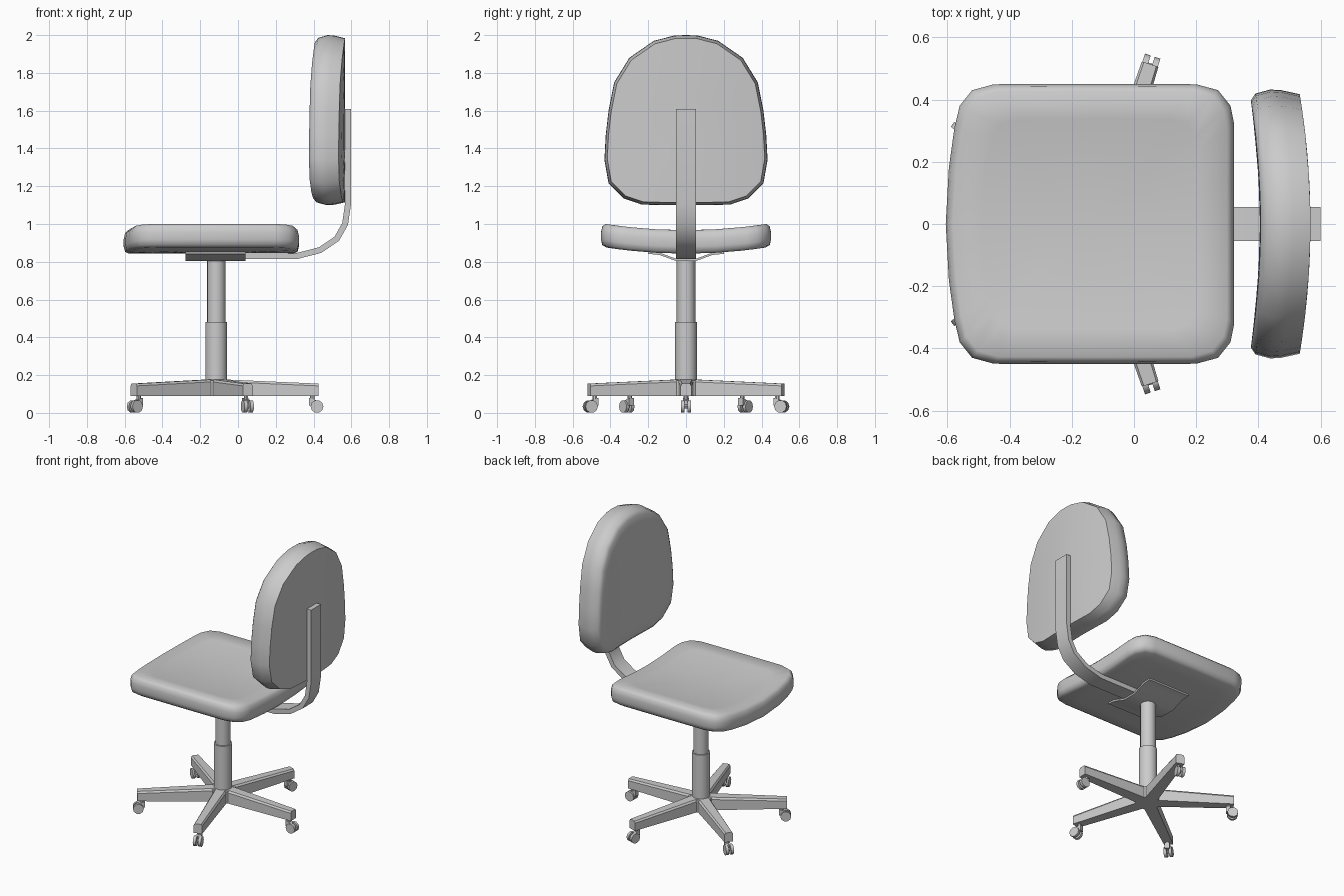
import bpy, bmesh, math
from mathutils import Matrix, Vector

if "Cube" in bpy.data.objects:
    bpy.data.objects.remove(bpy.data.objects["Cube"])

CX = -0.115  # x of the swivel axis


def make(name, verts, faces, smooth=40):
    me = bpy.data.meshes.new(name)
    me.from_pydata([tuple(v) for v in verts], [], faces)
    bm = bmesh.new()
    bm.from_mesh(me)
    bmesh.ops.recalc_face_normals(bm, faces=bm.faces)
    bm.to_mesh(me)
    bm.free()
    ob = bpy.data.objects.new(name, me)
    bpy.context.collection.objects.link(ob)
    if smooth:
        bpy.ops.object.select_all(action='DESELECT')
        bpy.context.view_layer.objects.active = ob
        ob.select_set(True)
        bpy.ops.object.shade_smooth_by_angle(angle=math.radians(smooth))
    return ob


def loft(name, sections, smooth=40):
    """Skin equal-length closed sections and cap both ends."""
    n = len(sections[0])
    verts = [p for s in sections for p in s]
    faces = [(k * n + i, k * n + (i + 1) % n, (k + 1) * n + (i + 1) % n, (k + 1) * n + i)
             for k in range(len(sections) - 1) for i in range(n)]
    faces += [tuple(range(n)), tuple(range(len(verts) - n, len(verts)))]
    return make(name, verts, faces, smooth)


def cushion(name, half, centre, rings, place):
    """Concentric scaled rings of a mirrored outline, closed by a point each side."""
    outline = half + [(a, -b) for a, b in reversed(half) if b > 0]
    n = len(outline)
    verts = [place(*(centre), rings[0][1])]
    for s, h in rings[1:-1]:
        verts += [place(centre[0] + (a - centre[0]) * s, b * s, h) for a, b in outline]
    verts.append(place(*(centre), rings[-1][1]))
    last, m = len(verts) - 1, len(rings) - 2
    faces = []
    for i in range(n):
        j = (i + 1) % n
        faces.append((0, 1 + i, 1 + j))
        for k in range(m - 1):
            o = 1 + k * n
            faces.append((o + i, o + j, o + n + j, o + n + i))
        o = 1 + (m - 1) * n
        faces.append((o + i, o + j, last))
    return make(name, verts, faces, 60)


def cylinder(name, r, p0, p1, sides):
    p0, p1 = Vector(p0), Vector(p1)
    q = (p1 - p0).to_track_quat('Z', 'Y')
    ring = [q @ Vector((r * math.cos(2 * math.pi * i / sides),
                        r * math.sin(2 * math.pi * i / sides), 0)) for i in range(sides)]
    return loft(name, [[p0 + v for v in ring], [p1 + v for v in ring]])


# Seat cushion, dished across its width
seat_half = [(-0.605, 0), (-0.595, 0.18), (-0.577, 0.31), (-0.56, 0.38), (-0.52, 0.43), (-0.45, 0.449),
             (-0.14, 0.45), (0.2, 0.449), (0.27, 0.43), (0.31, 0.38), (0.322, 0.32), (0.322, 0.16), (0.322, 0)]
cushion("seat", seat_half, (-0.14, 0),
        [(0, .845), (.4, .845), (.75, .845), (.94, .843), (.985, .853), (1, .88), (1, .92),
         (.985, .95), (.95, .967), (.75, .966), (.4, .965), (0, .965)],
        lambda a, b, h: (a, b, h + 0.034 * (b / 0.43) ** 2))

# Backrest cushion, wrapped forward at the sides
back_half = [(1.1, 0), (1.1, 0.13), (1.103, 0.235), (1.135, 0.33), (1.215, 0.41), (1.34, 0.432), (1.47, 0.425),
             (1.6, 0.41), (1.75, 0.38), (1.88, 0.3), (1.97, 0.17), (1.998, 0.06), (2.0, 0)]
cushion("backrest", back_half, (1.52, 0),
        [(0, .405), (.4, .405), (.75, .405), (.92, .407), (.97, .425), (1, .475), (.995, .51),
         (.965, .567), (.75, .567), (.4, .567), (0, .567)],
        lambda a, b, h: (h - 0.035 * (b / 0.42) ** 2, b, a))

# Flat support bar bent from under the seat up the back
path = [(-0.02, .83), (.31, .83), (.435, .862), (.523, .922), (.567, 1.0), (.583, 1.11), (.583, 1.61)]
sections = []
for i, p in enumerate(path):
    a, b = path[max(i - 1, 0)], path[min(i + 1, len(path) - 1)]
    d0 = (Vector(p) - Vector(a)).normalized() if i else Vector((1, 0))
    d1 = (Vector(b) - Vector(p)).normalized() if i < len(path) - 1 else Vector((0, 1))
    t = (d0 + d1).normalized()
    nx, nz = -t.y * 0.016, t.x * 0.016
    sections.append([(p[0] + s * nx, w, p[1] + s * nz)
                     for s, w in ((-1, -.054), (-1, .054), (1, .054), (1, -.054))])
loft("support_bar", sections)

# Bent mounting plate under the seat
low = [(-.2, .842), (-.14, .836), (-.05, .803), (.05, .803), (.14, .836), (.2, .842)]
prof = low + [(y, z + 0.012) for y, z in reversed(low)]
loft("mounting_plate", [[(x, y, z) for y, z in prof] for x in (-0.278, 0.04)], 30)

# Two-stage column and hub
cylinder("column_upper", 0.049, (CX, 0, 0.46), (CX, 0, 0.83), 16)
cylinder("column_lower", 0.058, (CX, 0, 0.12), (CX, 0, 0.48), 16)
cylinder("base_hub", 0.078, (CX, 0, 0.09), (CX, 0, 0.172), 15)

# Five legs with twin-wheel casters
for k in range(5):
    turn = Matrix.Translation((CX, 0, 0)) @ Matrix.Rotation(math.radians(72 * k), 4, 'Z')

    def leg_section(r, w, top):
        return [(r, -w, .09), (r, w, .09), (r, w, top - .012), (r, w * .75, top),
                (r, -w * .75, top), (r, -w, top - .012)]
    parts = [loft(f"leg_{k}", [leg_section(.02, .042, .178), leg_section(.54, .028, .155)], 20),
             cylinder(f"caster_stem_{k}", .012, (.508, 0, .04), (.508, 0, .1), 8),
             loft(f"caster_hood_{k}", [[(x, -.016, z), (x, .016, z), (x, .016, .066), (x, -.016, .066)]
                                       for x, z in ((.492, .04), (.53, .04))], 20)]
    hood = parts[-1]
    for v in hood.data.vertices:
        if v.co.z > .06 and v.co.x < .52:
            v.co.z = .08
    for s, side in ((-1, "right"), (1, "left")):
        parts.append(cylinder(f"caster_wheel_{side}_{k}", .034, (.533, s * .007, .034), (.533, s * .026, .034), 10))
    parts.append(cylinder(f"caster_axle_{k}", .01, (.533, -.02, .034), (.533, .02, .034), 8))
    for ob in parts:
        ob.data.transform(turn)
